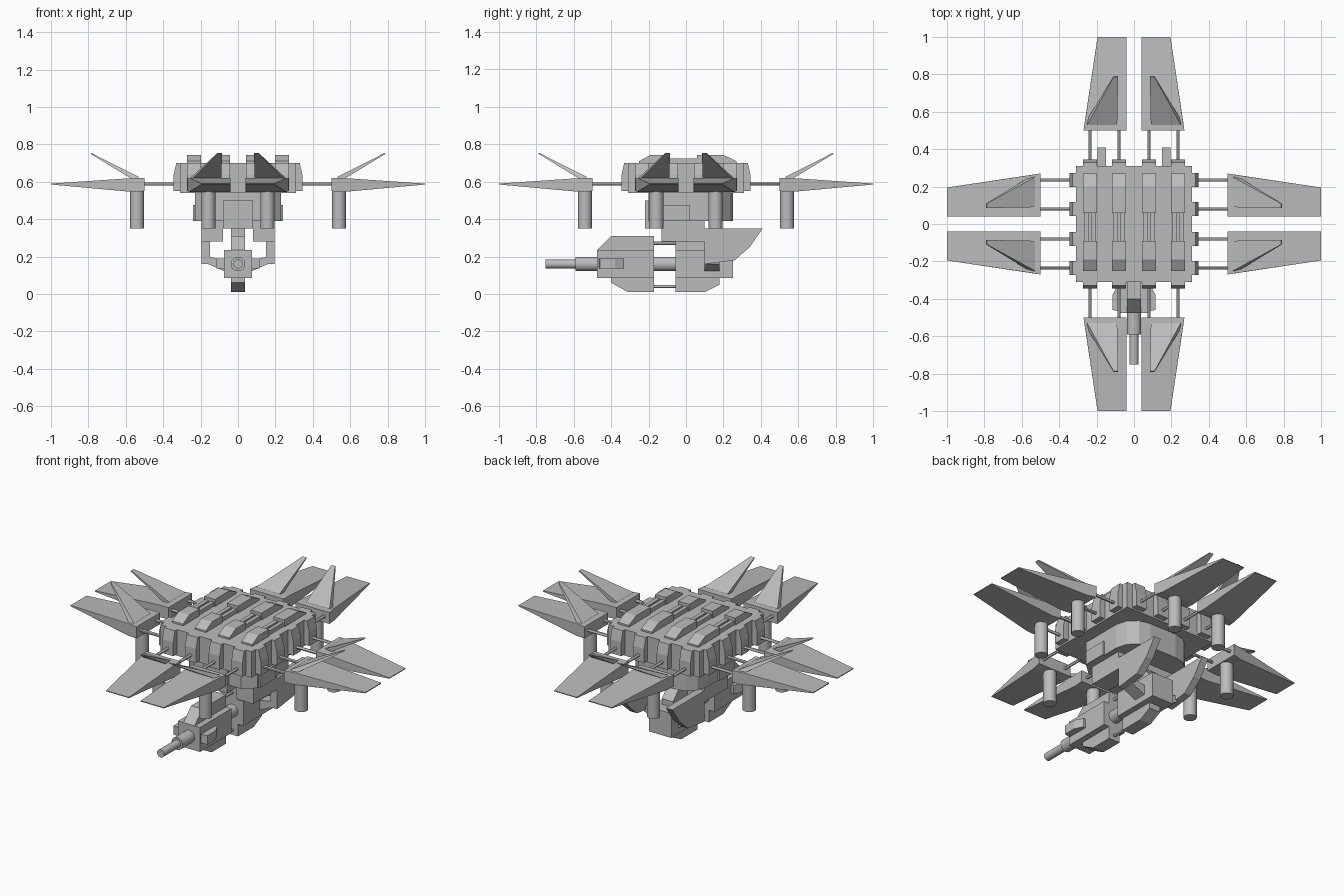
import bpy, bmesh
from math import pi
from mathutils import Matrix, Vector

cube = bpy.data.objects.get("Cube")
if cube:
    bpy.data.objects.remove(cube, do_unlink=True)

GREY = (0.5, 0.5, 0.5, 1)
metal = bpy.data.materials.new("hull_grey")
metal.use_nodes = True
metal.diffuse_color = GREY
metal.node_tree.nodes["Principled BSDF"].inputs["Base Color"].default_value = GREY


def finish(name, bm, spin=0, flip=False):
    """Turn a bmesh into an object, optionally mirrored in x and turned by quarter turns."""
    if flip:
        bmesh.ops.scale(bm, vec=(-1, 1, 1), verts=bm.verts)
    bmesh.ops.rotate(bm, matrix=Matrix.Rotation(spin * pi / 2, 3, "Z"), verts=bm.verts)
    bmesh.ops.recalc_face_normals(bm, faces=bm.faces)
    mesh = bpy.data.meshes.new(name)
    bm.to_mesh(mesh)
    bm.free()
    mesh.materials.append(metal)
    obj = bpy.data.objects.new(name, mesh)
    bpy.context.collection.objects.link(obj)
    return obj


def prism(name, profile, lo, hi, axis="x", **kw):
    """Extrude a (y, z) profile along x, or an (x, y) profile along z."""
    bm = bmesh.new()
    x_axis = axis == "x"
    ring = [bm.verts.new((lo, a, b) if x_axis else (a, b, lo)) for a, b in profile]
    face = bm.faces.new(ring)
    ext = bmesh.ops.extrude_face_region(bm, geom=[face])
    step = Vector((hi - lo, 0, 0) if x_axis else (0, 0, hi - lo))
    moved = [v for v in ext["geom"] if isinstance(v, bmesh.types.BMVert)]
    bmesh.ops.translate(bm, vec=step, verts=moved)
    return finish(name, bm, **kw)


def box(name, x, y, z, **kw):
    return prism(name, [(y[0], z[0]), (y[1], z[0]), (y[1], z[1]), (y[0], z[1])], *x, **kw)


def hull(name, points, **kw):
    bm = bmesh.new()
    for p in points:
        bm.verts.new(p)
    bmesh.ops.convex_hull(bm, input=bm.verts)
    return finish(name, bm, **kw)


def rod(name, start, end, radius, sides=24, **kw):
    a, b = Vector(start), Vector(end)
    turn = Vector((0, 0, 1)).rotation_difference(b - a).to_matrix().to_4x4()
    bm = bmesh.new()
    bmesh.ops.create_cone(bm, cap_ends=True, segments=sides, radius1=radius, radius2=radius,
                          depth=(b - a).length, matrix=Matrix.Translation((a + b) / 2) @ turn)
    obj = finish(name, bm, **kw)
    bpy.ops.object.select_all(action="DESELECT")
    obj.select_set(True)
    bpy.context.view_layer.objects.active = obj
    bpy.ops.object.shade_smooth_by_angle()
    return obj


COLUMNS = (0.08, 0.235)
RIB = [(-0.25, 0.55), (-0.345, 0.55), (-0.345, 0.635), (-0.33, 0.70), (-0.25, 0.70)]

# Central body
box("body", (-0.31, 0.31), (-0.31, 0.31), (0.54, 0.70))

# Ribs, rods, wings, fins and thrusters on all four sides
for spin in range(4):
    for flip in (False, True):
        kw = dict(spin=spin, flip=flip)
        for x in COLUMNS:
            prism("body_rib", RIB, x - 0.037, x + 0.037, **kw)
            rod("wing_rod", (x, -0.3, 0.588), (x, -0.51, 0.588), 0.009, 12, **kw)
        hull("wing", [(x, y, z) for x, y, zs in (
            (0.04, -0.5, (0.55, 0.62)), (0.27, -0.5, (0.55, 0.62)),
            (0.04, -0.56, (0.545, 0.62)), (0.26, -0.56, (0.545, 0.62)),
            (0.04, -1.0, (0.585, 0.59)), (0.195, -1.0, (0.585, 0.59))) for z in zs], **kw)
        hull("wing_fin", [(0.25, -0.53, 0.625), (0.09, -0.53, 0.625),
                          (0.25, -0.56, 0.61), (0.09, -0.56, 0.61),
                          (0.085, -0.79, 0.75), (0.11, -0.79, 0.75),
                          (0.085, -0.785, 0.754), (0.11, -0.785, 0.754)], **kw)
        rod("thruster", (0.158, -0.54, 0.35), (0.158, -0.54, 0.57), 0.037, **kw)

# Roof strips
for flip in (False, True):
    for x in COLUMNS:
        for y0, y1 in ((-0.25, -0.09), (0.06, 0.27)):
            inner, outer = (y1, y0) if y0 < 0 else (y0, y1)
            ramp = outer + (0.06 if y0 < 0 else -0.07)
            prism("roof_block", [(outer, 0.69), (outer, 0.71), (ramp, 0.743),
                                 (inner, 0.743), (inner, 0.69)], x - 0.037, x + 0.037, flip=flip)
        for side in (-0.018, 0.018):
            box("roof_rail", (x + side - 0.012, x + side + 0.012), (-0.1, 0.13), (0.69, 0.725), flip=flip)

# Turret with flat front and rounded rear
turret = prism("turret", [(-0.23, -0.14), (-0.16, -0.2), (0.16, -0.2), (0.23, -0.14), (0.23, 0.12),
                          (0.21, 0.19), (0.16, 0.235), (0.09, 0.25), (-0.09, 0.25),
                          (-0.16, 0.235), (-0.21, 0.19), (-0.23, 0.12)], 0.39, 0.55, axis="z")
box("turret_base", (-0.08, 0.08), (-0.22, 0.1), (0.35, 0.5))

# Gun arms, swept side plates and struts
PLATE = [(-0.13, 0.35), (0.41, 0.35), (0.34, 0.25), (0.26, 0.18), (0.10, 0.16), (0.10, 0.28), (-0.13, 0.28)]
for flip in (False, True):
    prism("side_plate", PLATE, 0.15, 0.195, flip=flip)
    box("gun_arm", (0.08, 0.195), (-0.13, 0.1), (0.28, 0.4), flip=flip)
    box("arm_bracket", (0.195, 0.24), (-0.13, 0.02), (0.39, 0.475), flip=flip)
    hull("side_strut", [(x, y, z) for x, z in ((0.07, 0.12), (0.07, 0.18), (0.16, 0.16), (0.16, 0.20))
                        for y in (0.10, 0.18)], flip=flip)

    # Cheeks of the gun front
    hull("gun_cheek", [(x, y, z) for x, y in ((0.05, -0.47), (0.115, -0.46), (0.115, -0.38),
                                              (0.09, -0.33), (0.05, -0.33))
                       for z in (0.135, 0.19)], flip=flip)

# Gun blocks: a wide box crossed by a tall narrow slab, front and rear
box("gun_front_block", (-0.075, 0.075), (-0.475, -0.17), (0.085, 0.235))
prism("gun_front_slab", [(-0.475, 0.235), (-0.40, 0.31), (-0.17, 0.31), (-0.17, 0.01),
                         (-0.31, 0.01), (-0.40, 0.06), (-0.40, 0.235)], -0.038, 0.038)
box("gun_rear_block", (-0.075, 0.075), (-0.055, 0.25), (0.085, 0.235))
prism("gun_rear_slab", [(-0.055, 0.01), (0.10, 0.01), (0.18, 0.05), (0.18, 0.27),
                        (0.10, 0.35), (-0.055, 0.35)], -0.038, 0.038)

# Links between the gun blocks, and the barrel
rod("gun_core", (0, -0.19, 0.16), (0, -0.03, 0.16), 0.038)
for z in (0.04, 0.272):
    rod("gun_link", (0, -0.19, z), (0, -0.03, z), 0.009, 12)
rod("barrel_sleeve", (0, -0.59, 0.16), (0, -0.45, 0.16), 0.038)
rod("barrel", (0, -0.75, 0.16), (0, -0.57, 0.16), 0.024)
